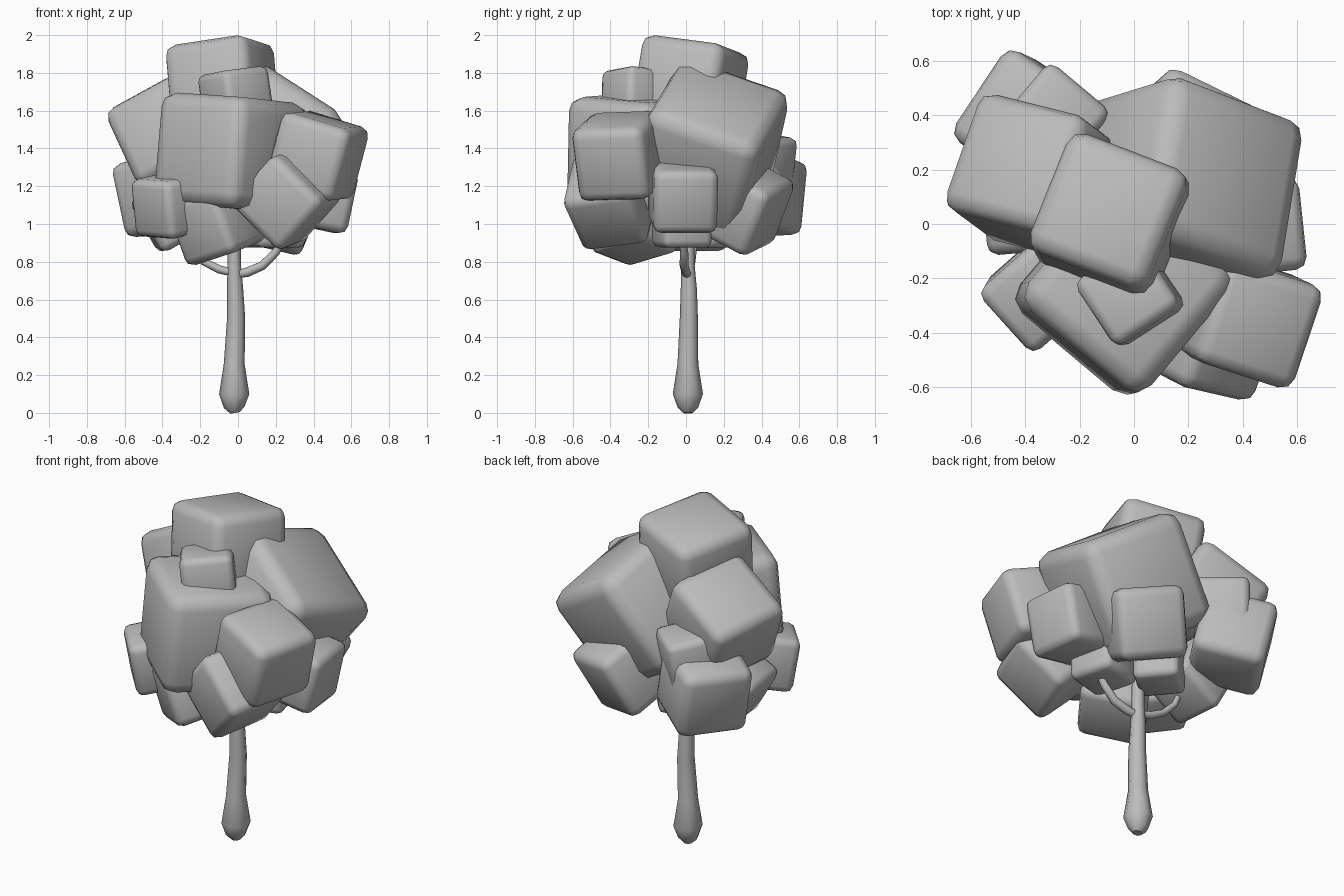
import bpy
import bmesh
from math import radians
from mathutils import Euler, Matrix, Vector

default_cube = bpy.data.objects.get("Cube")
if default_cube:
    bpy.data.objects.remove(default_cube, do_unlink=True)


def make_material(name, value):
    material = bpy.data.materials.new(name)
    material.use_nodes = True
    colour = (value, value, value, 1)
    material.diffuse_color = colour
    material.node_tree.nodes["Principled BSDF"].inputs["Base Color"].default_value = colour
    return material


grey = make_material("plain_grey", 0.5)


def add_object(name, mesh):
    mesh.materials.clear()
    mesh.materials.append(grey)
    for polygon in mesh.polygons:
        polygon.use_smooth = True
    obj = bpy.data.objects.new(name, mesh)
    bpy.context.scene.collection.objects.link(obj)
    return obj


def foliage_block(name, centre, size, turn):
    """Cube with rounded edges, tilted by angles in degrees."""
    bm = bmesh.new()
    bmesh.ops.create_cube(bm, size=size)
    bmesh.ops.bevel(bm, geom=bm.edges[:], offset=size * 0.13, segments=2,
                    profile=0.5, affect='EDGES')
    rotation = Euler([radians(angle) for angle in turn]).to_matrix().to_4x4()
    bm.transform(Matrix.Translation(Vector(centre)) @ rotation)
    mesh = bpy.data.meshes.new(name)
    bm.to_mesh(mesh)
    bm.free()
    return add_object(name, mesh)


def tapered_limb(name, points):
    """Round limb along points of (x, y, z, radius)."""
    curve = bpy.data.curves.new(name + "_path", 'CURVE')
    curve.dimensions = '3D'
    curve.bevel_depth = 1
    curve.bevel_resolution = 2
    curve.use_fill_caps = True
    spline = curve.splines.new('POLY')
    spline.points.add(len(points) - 1)
    for point, (x, y, z, radius) in zip(spline.points, points):
        point.co = (x, y, z, 1)
        point.radius = radius
    helper = bpy.data.objects.new(name + "_path", curve)
    bpy.context.scene.collection.objects.link(helper)
    bpy.context.view_layer.update()
    evaluated = helper.evaluated_get(bpy.context.evaluated_depsgraph_get())
    mesh = bpy.data.meshes.new_from_object(evaluated)
    bpy.data.objects.remove(helper, do_unlink=True)
    return add_object(name, mesh)


# Crown: upper blocks
foliage_block("foliage_top", (-.08, .02, 1.72), .475, (-7, -8, -21))
foliage_block("foliage_top_small", (-.01, -.26, 1.67), .29, (-6, -6, 34))
foliage_block("foliage_upper_front", (-.04, -.24, 1.375), .59, (-4, 3, -40))
foliage_block("foliage_upper_left", (.175, .125, 1.4), .635, (-22, 31, -21))
foliage_block("foliage_upper_right", (-.36, .17, 1.47), .465, (-11, -28, -14))

# Crown: middle ring
foliage_block("foliage_front_left", (.42, -.35, 1.36), .4, (2, 16, -18))
foliage_block("foliage_front_left_low", (.26, -.4, 1.13), .38, (10, 44, -13))
foliage_block("foliage_front_right", (-.35, -.25, 1.1), .31, (10, 3, -48))
foliage_block("foliage_side_left", (.43, -.015, 1.145), .34, (0, 12, 6))
foliage_block("foliage_back_left", (.18, .29, 1.105), .39, (-27, 12, -26))
foliage_block("foliage_back_right", (-.38, .37, 1.165), .4, (2, -13, -34))
foliage_block("foliage_back_small", (-.3, .38, 1.325), .3, (-8, 0, -40))

# Crown: underside
foliage_block("foliage_under_front", (-.11, -.28, 1.01), .35, (14, -14, -40))
foliage_block("foliage_under_right", (-.35, .06, 1.06), .32, (0, -30, 5))
foliage_block("foliage_under_left", (.2, -.02, 1.01), .27, (0, 0, 15))
foliage_block("foliage_under_back", (-.06, .14, 1.0), .25, (0, 0, 40))

# Trunk with a bulging foot
tapered_limb("trunk", [(-.015, .01, 0, .025), (-.02, .01, .03, .055),
                       (-.02, .01, .1, .08), (-.02, .01, .26, .055),
                       (-.01, .015, .5, .048), (-.015, .015, .65, .043),
                       (-.02, .01, .78, .036), (-.02, .01, 1.2, .03)])

# Branches curving up into the crown
tapered_limb("branch_left", [(-.02, .01, .73, .02), (.05, 0, .745, .025),
                             (.13, -.01, .78, .024), (.2, -.01, .85, .022),
                             (.25, -.02, .95, .018)])
tapered_limb("branch_right", [(-.02, .01, .74, .02), (-.1, .02, .76, .022),
                              (-.18, .03, .8, .02), (-.25, .04, .87, .018),
                              (-.3, .05, 1, .015)])
